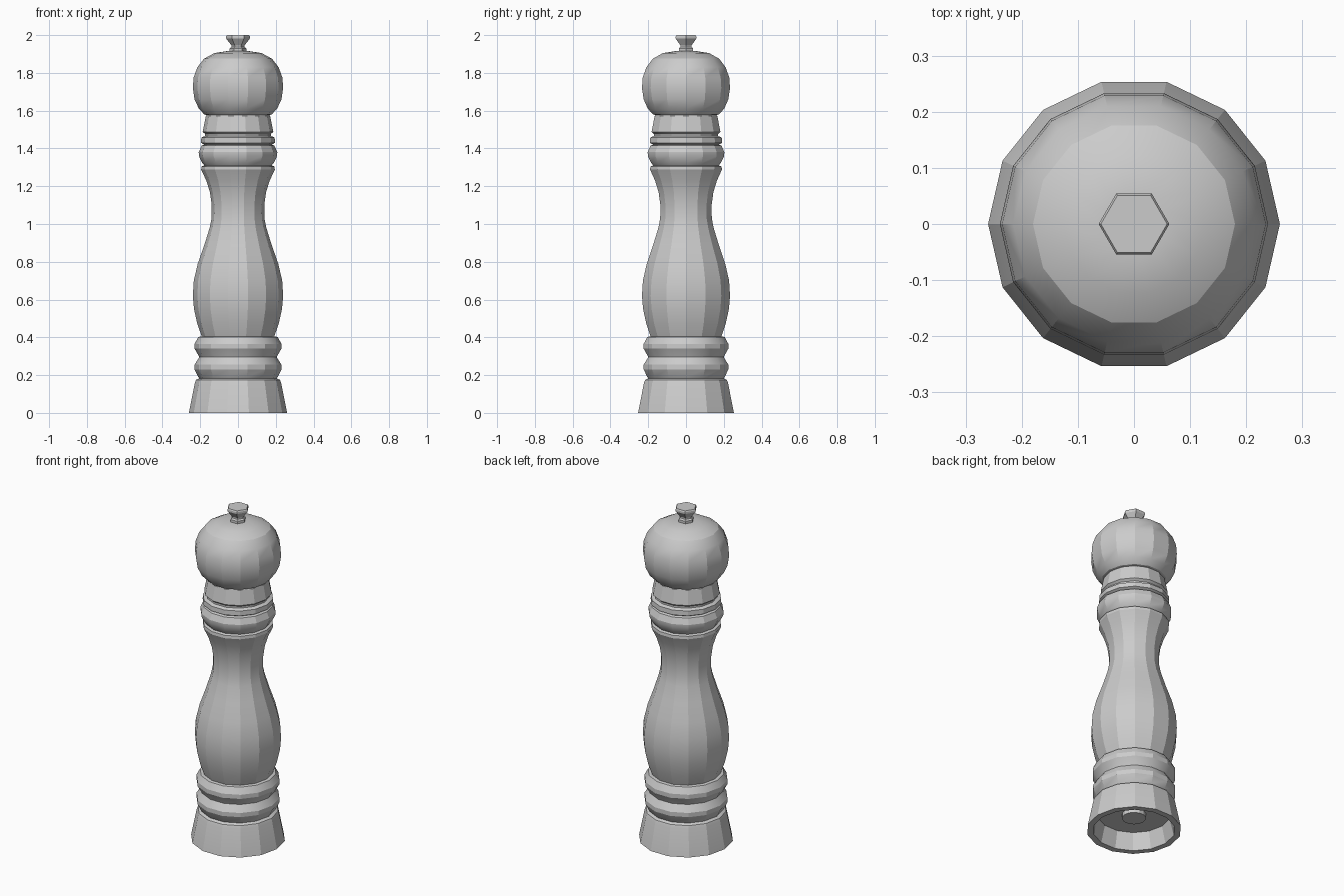
import bpy, bmesh
from math import cos, sin, pi, radians


def lathe(name, profile, sides):
    """Spin (radius, height) points around z and cap both ends."""
    bm = bmesh.new()
    rings = [[bm.verts.new((r * cos(2 * pi * i / sides), r * sin(2 * pi * i / sides), z))
              for i in range(sides)] for r, z in profile]
    for a, b in zip(rings, rings[1:]):
        for i in range(sides):
            j = (i + 1) % sides
            bm.faces.new((a[i], a[j], b[j], b[i]))
    bm.faces.new(rings[0])
    bm.faces.new(rings[-1])
    bmesh.ops.recalc_face_normals(bm, faces=bm.faces)
    mesh = bpy.data.meshes.new(name)
    bm.to_mesh(mesh)
    bm.free()
    obj = bpy.data.objects.new(name, mesh)
    bpy.context.collection.objects.link(obj)
    # Keep the facets round the axis, soften the curve along it
    bpy.ops.object.select_all(action='DESELECT')
    obj.select_set(True)
    bpy.context.view_layer.objects.active = obj
    bpy.ops.object.shade_smooth_by_angle(angle=radians(23))
    return obj


# Hollow foot, two base rings, waisted body and collar beads
lathe("body", [
    (0.20, 0.10), (0.225, 0.0), (0.26, 0.0), (0.228, 0.16), (0.222, 0.175), (0.205, 0.183),
    (0.21, 0.19), (0.23, 0.23), (0.23, 0.255), (0.205, 0.295),
    (0.207, 0.30), (0.23, 0.34), (0.23, 0.365), (0.21, 0.402), (0.192, 0.405),
    (0.215, 0.47), (0.233, 0.55), (0.239, 0.62), (0.234, 0.70), (0.213, 0.79),
    (0.178, 0.89), (0.15, 0.98), (0.14, 1.03), (0.139, 1.10), (0.149, 1.17),
    (0.168, 1.23), (0.195, 1.288), (0.193, 1.305), (0.178, 1.31),
    (0.19, 1.325), (0.207, 1.36), (0.208, 1.38), (0.193, 1.415), (0.178, 1.42),
    (0.196, 1.43), (0.194, 1.458), (0.174, 1.466), (0.174, 1.48)], 14)

# Tapered collar under the head
lathe("collar", [(0.172, 1.475), (0.187, 1.488), (0.170, 1.572), (0.160, 1.582)], 14)

# Rounded turning head
lathe("head", [
    (0.158, 1.575), (0.178, 1.58), (0.207, 1.61), (0.230, 1.66), (0.239, 1.72),
    (0.235, 1.775), (0.215, 1.83), (0.180, 1.875), (0.125, 1.905), (0.06, 1.915)], 14)

# Six-sided top nut
lathe("top_nut", [(0.044, 1.90), (0.044, 1.93), (0.034, 1.937), (0.034, 1.945),
                  (0.063, 1.982), (0.063, 1.993), (0.059, 2.0)], 6)

# Grinder outlet inside the foot
lathe("grinder_hub", [(0.066, 0.075), (0.066, 0.11)], 14)
